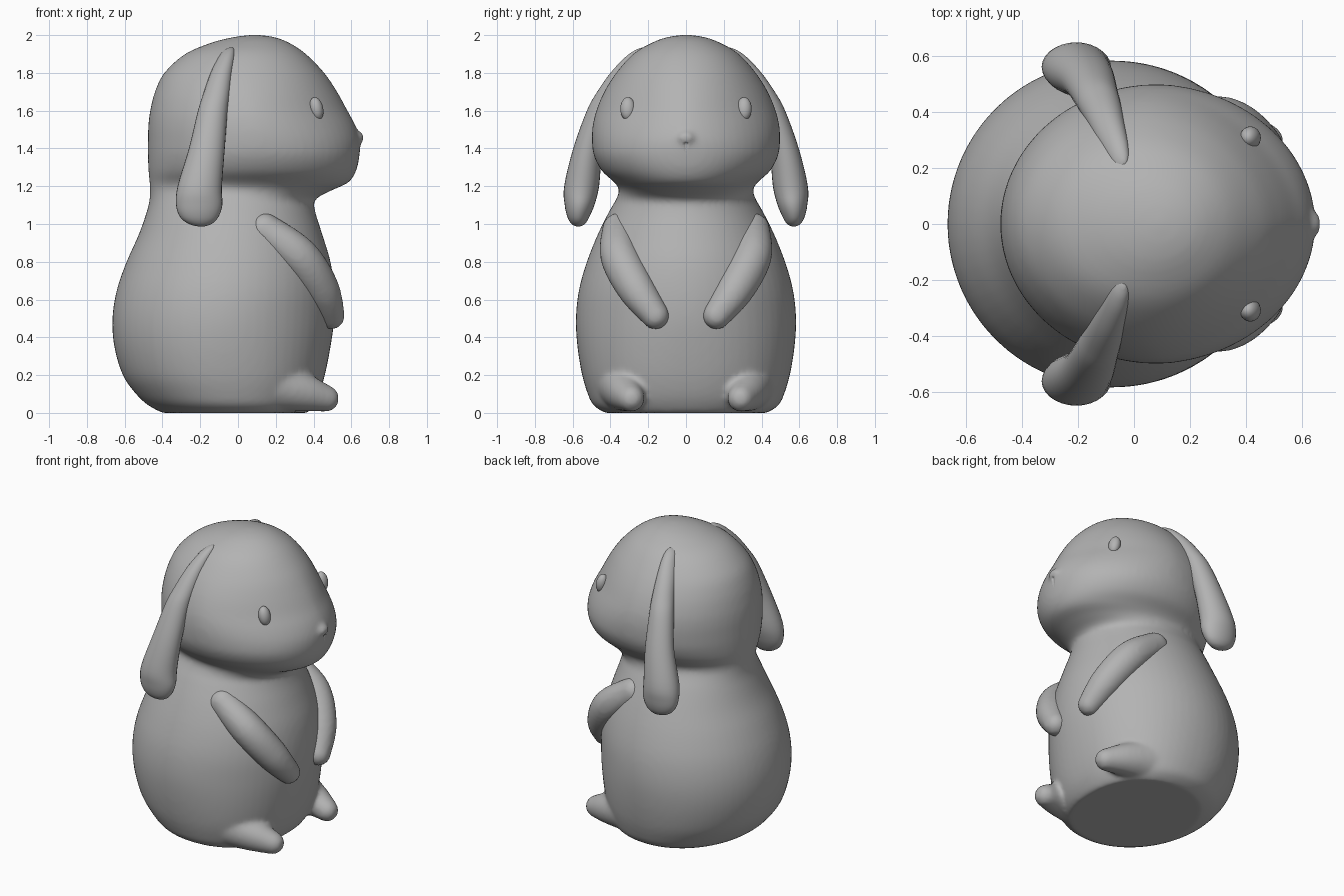
import bpy, bmesh, math
from mathutils import Matrix, Vector

if "Cube" in bpy.data.objects:
    bpy.data.objects.remove(bpy.data.objects["Cube"])

grey = bpy.data.materials.new("plain_grey")
grey.use_nodes = True
colour = (0.45, 0.45, 0.45, 1)
grey.diffuse_color = colour
grey.node_tree.nodes["Principled BSDF"].inputs["Base Color"].default_value = colour


def spline(rows, steps):
    """Smoothly interpolate rows of numbers."""
    out = []
    last = len(rows) - 1
    for i in range(last):
        quad = [rows[max(i - 1, 0)], rows[i], rows[i + 1], rows[min(i + 2, last)]]
        for k in range(steps):
            t = k / steps
            out.append([0.5 * (2 * b + (c - a) * t + (2 * a - 5 * b + 4 * c - d) * t * t
                               + (3 * b - a - 3 * c + d) * t ** 3) for a, b, c, d in zip(*quad)])
    return out + [list(rows[-1])]


def loft(bm, rows, side=1, segments=64, steps=4):
    """Stack horizontal rounded sections: z, back, front, inner, outer, front roundness."""
    rings = []
    for z, back, front, inner, outer, power in spline(rows, steps):
        ring = []
        for k in range(segments):
            a = 2 * math.pi * k / segments
            c, s = math.cos(a), math.sin(a)
            p = power if c > 0 else 2
            x = math.copysign(abs(c) ** (2 / p), c)
            y = math.copysign(abs(s) ** (2 / p), s)
            ring.append(bm.verts.new(((back + front) / 2 + x * (front - back) / 2,
                                      side * ((inner + outer) / 2 + y * (outer - inner) / 2), z)))
        rings.append(ring)
    for low, high in zip(rings, rings[1:]):
        for k in range(segments):
            n = (k + 1) % segments
            bm.faces.new((low[k], low[n], high[n], high[k]))
    bm.faces.new(rings[0])
    bm.faces.new(rings[-1])


def limb(bm, points, side=1, steps=8):
    """String of overlapping balls: x, y, z, radius."""
    for x, y, z, r in spline(points, steps):
        bmesh.ops.create_icosphere(bm, subdivisions=3, radius=r,
                                   matrix=Matrix.Translation((x, side * y, z)))


def ellipsoid(bm, centre, size, tilt=0):
    bmesh.ops.create_uvsphere(bm, u_segments=24, v_segments=16, radius=1,
                              matrix=Matrix.Translation(centre) @ Matrix.Rotation(tilt, 4, "Y")
                              @ Matrix.Diagonal(Vector(size)).to_4x4())


def finish(bm, name, voxel=0, smooth=0):
    """Make the object, and blend its overlapping pieces if a voxel size is given."""
    bmesh.ops.recalc_face_normals(bm, faces=bm.faces)
    for f in bm.faces:
        f.smooth = True
    mesh = bpy.data.meshes.new(name)
    bm.to_mesh(mesh)
    bm.free()
    mesh.materials.append(grey)
    ob = bpy.data.objects.new(name, mesh)
    bpy.context.collection.objects.link(ob)
    if voxel:
        blend = ob.modifiers.new("blend", "REMESH")
        blend.mode = "VOXEL"
        blend.voxel_size = voxel
        blend.use_smooth_shade = True
    if smooth:
        relax = ob.modifiers.new("relax", "SMOOTH")
        relax.factor = 0.5
        relax.iterations = smooth
    return ob


# body and head: height, back, front, half width, front roundness
profile = [
    (0.0, -0.40, 0.37, 0.43, 2.2), (0.04, -0.475, 0.40, 0.49, 2.2),
    (0.1, -0.54, 0.43, 0.52, 2.2), (0.2, -0.61, 0.46, 0.55, 2.2),
    (0.35, -0.655, 0.49, 0.575, 2.1), (0.5, -0.665, 0.51, 0.583, 2),
    (0.65, -0.642, 0.51, 0.567, 2), (0.8, -0.59, 0.49, 0.525, 2),
    (0.95, -0.523, 0.445, 0.465, 2), (1.07, -0.482, 0.408, 0.405, 2),
    (1.13, -0.468, 0.41, 0.37, 2), (1.18, -0.466, 0.50, 0.355, 2),
    (1.22, -0.468, 0.585, 0.378, 2), (1.28, -0.474, 0.625, 0.445, 2),
    (1.36, -0.477, 0.643, 0.487, 2), (1.44, -0.477, 0.645, 0.498, 1.9),
    (1.52, -0.475, 0.622, 0.494, 1.8), (1.6, -0.465, 0.58, 0.475, 1.75),
    (1.7, -0.44, 0.525, 0.433, 1.8), (1.8, -0.39, 0.457, 0.37, 1.9),
    (1.9, -0.28, 0.36, 0.28, 2), (1.96, -0.14, 0.27, 0.18, 2),
    (1.99, -0.02, 0.19, 0.095, 2), (2.002, 0.08, 0.1, 0.01, 2)]
bm = bmesh.new()
loft(bm, [(z, b, f, -w, w, p) for z, b, f, w, p in profile])
# feet and nose blend into the body
for side in (1, -1):
    limb(bm, [(0.15, 0.33, 0.155, 0.15), (0.33, 0.32, 0.112, 0.105), (0.465, 0.29, 0.076, 0.071)], side)
ellipsoid(bm, (0.643, 0, 1.458), (0.024, 0.045, 0.032))
body = finish(bm, "body_and_head", 0.015, 8)

# mouth groove
bm = bmesh.new()
for side in (1, -1):
    limb(bm, [(0.642, 0.09, 1.34, 0.007), (0.648, 0.045, 1.315, 0.013), (0.652, 0, 1.335, 0.013)], side)
limb(bm, [(0.652, 0, 1.335, 0.012), (0.658, 0, 1.42, 0.014)])
cutter = finish(bm, "mouth_cutter", 0.005)
cutter.hide_render = True
cutter.hide_set(True)
groove = body.modifiers.new("mouth", "BOOLEAN")
groove.operation = "DIFFERENCE"
groove.object = cutter

ear = [
    (0.987, -0.21, -0.18, 0.56, 0.58, 2), (1.0, -0.26, -0.14, 0.535, 0.605, 2),
    (1.035, -0.305, -0.105, 0.513, 0.627, 2), (1.1, -0.328, -0.083, 0.485, 0.642, 2),
    (1.2, -0.32, -0.085, 0.46, 0.645, 2), (1.4, -0.26, -0.07, 0.44, 0.597, 2),
    (1.6, -0.212, -0.055, 0.38, 0.525, 2), (1.7, -0.18, -0.042, 0.33, 0.47, 2),
    (1.8, -0.145, -0.03, 0.27, 0.40, 2), (1.88, -0.105, -0.018, 0.215, 0.325, 2),
    (1.92, -0.075, -0.018, 0.19, 0.27, 2), (1.935, -0.045, -0.03, 0.21, 0.23, 2)]
arm = [(0.14, 0.355, 0.97, 0.09), (0.32, 0.35, 0.83, 0.105),
       (0.435, 0.265, 0.66, 0.1), (0.492, 0.162, 0.515, 0.074)]

# ears, arms and eyes on both sides
for side, word in ((1, "left"), (-1, "right")):
    bm = bmesh.new()
    loft(bm, ear, side, segments=28)
    finish(bm, word + "_ear")
    bm = bmesh.new()
    limb(bm, arm, side)
    finish(bm, word + "_arm", 0.015, 6)
    bm = bmesh.new()
    ellipsoid(bm, (0.415, side * 0.308, 1.61), (0.036, 0.04, 0.062), -0.2)
    finish(bm, word + "_eye")
